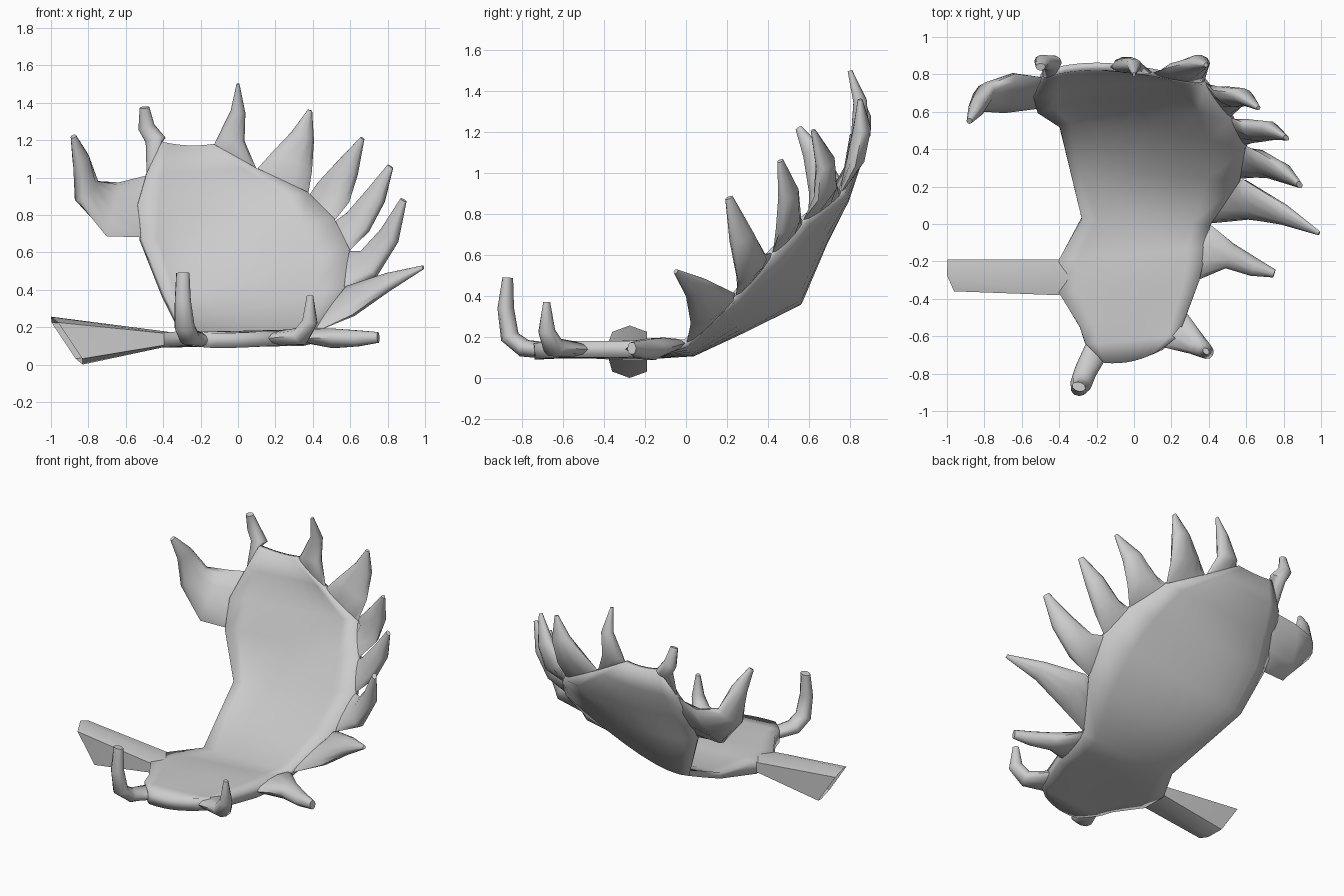
import bpy, math
from mathutils import Vector as V

if "Cube" in bpy.data.objects:
    bpy.data.objects.remove(bpy.data.objects["Cube"])


def make(name, verts, faces):
    me = bpy.data.meshes.new(name)
    me.from_pydata([tuple(v) for v in verts], [], faces)
    me.update()
    ob = bpy.data.objects.new(name, me)
    bpy.context.collection.objects.link(ob)
    bpy.context.view_layer.objects.active = ob
    for o in bpy.context.selected_objects:
        o.select_set(False)
    ob.select_set(True)
    bpy.ops.object.shade_smooth_by_angle(angle=math.radians(60))
    return ob


# Palm: rows of left edge, middle and right edge, from front to top
rows = [
    ((-.16, -.74, .13), (0, -.73, .13), (.15, -.67, .14)),
    ((-.26, -.64, .14), (0, -.62, .135), (.24, -.60, .14)),
    ((-.29, -.55, .14), (0, -.5, .135), (.29, -.46, .14)),
    ((-.40, -.37, .13), (0, -.34, .14), (.35, -.30, .14)),
    ((-.40, -.19, .13), (0, -.16, .14), (.39, -.12, .15)),
    ((-.28, .03, .13), (.05, .03, .13), (.41, .0, .17)),
    ((-.34, .28, .25), (-.02, .28, .265), (.57, .24, .40)),
    ((-.40, .53, .37), (-.05, .54, .42), (.60, .42, .61)),
    ((-.52, .61, .67), (-.10, .675, .68), (.52, .57, .77)),
    ((-.54, .69, .85), (-.08, .77, .86), (.38, .76, .91)),
    ((-.49, .79, 1.02), (-.17, .83, 1.03), (.10, .81, 1.05)),
    ((-.41, .82, 1.19), (-.27, .84, 1.17), (-.13, .84, 1.18)),
]


def palm_point(r, u):
    """Point on the palm; r is a fractional row, u runs left to right."""
    i = max(0, min(int(r), len(rows) - 2))
    def on_row(row):
        l, m, q = (V(p) for p in row)
        return l * (1 - u) * (1 - 2 * u) + m * 4 * u * (1 - u) + q * u * (2 * u - 1)
    return on_row(rows[i]).lerp(on_row(rows[i + 1]), r - i)


N = 8
W = N + 1
verts = [palm_point(i, k / N) for i in range(len(rows)) for k in range(W)]
faces = [(i * W + k, i * W + k + 1, (i + 1) * W + k + 1, (i + 1) * W + k)
         for i in range(len(rows) - 1) for k in range(N)]
palm = make("antler_palm", verts, faces)
group = palm.vertex_groups.new(name="thickness")
for i, v in enumerate(verts):
    group.add([i], 1.0 if v.y < -.05 else .5, 'REPLACE')
sol = palm.modifiers.new("thickness", 'SOLIDIFY')
sol.thickness = .08
sol.offset = 0
sol.vertex_group = "thickness"


def tine(name, row, u, across, stations, span=.5, thick=.019, sides=10):
    """Tapered tube growing out of the palm edge between row-span and row+span.
    Each outer station is (x, y, z, half width, half thickness)."""
    rings = []
    # Flat root inside the palm, then flush at its edge
    for du, f in ((.08, .8), (0, .97)):
        uu = u + du if u < .5 else u - du
        p0, p1 = palm_point(row - span, uu), palm_point(row + span, uu)
        c = (p0 + p1) / 2
        a = (p1 - p0) / 2
        if a.dot(V(across)) < 0:
            a = -a
        out = palm_point(row, u) - palm_point(row, .5 + (u - .5) * .6)
        n = out.cross(a).normalized()
        rings.append((c, a * f, n * thick * (.5 if du else 1)))
    pts = [rings[1][0]] + [V(s[:3]) for s in stations]
    for i, s in enumerate(stations, 1):
        t = (pts[min(i + 1, len(pts) - 1)] - pts[i - 1]).normalized()
        a = V(across)
        a = (a - t * a.dot(t)).normalized()
        rings.append((pts[i], a * s[3], t.cross(a) * s[4]))
    verts = [c + a * math.cos(2 * math.pi * k / sides) + b * math.sin(2 * math.pi * k / sides)
             for c, a, b in rings for k in range(sides)]
    n = len(rings)
    faces = [(i * sides + k, i * sides + (k + 1) % sides,
              (i + 1) * sides + (k + 1) % sides, (i + 1) * sides + k)
             for i in range(n - 1) for k in range(sides)]
    faces.append(tuple(range(sides))[::-1])
    faces.append(tuple((n - 1) * sides + k for k in range(sides)))
    return make(name, verts, faces)


# Large tines around the upper palm
tine("side_tine_1", 5.5, 1, (.1, .7, .6), [(.60, .13, .34, .13, .05),
     (.80, .05, .44, .065, .04), (.99, -.05, .52, .012, .01)])
tine("side_tine_2", 6.5, 1, (-.4, .6, .5), [(.70, .32, .54, .10, .05),
     (.81, .27, .69, .07, .045), (.885, .21, .88, .022, .015)])
tine("side_tine_3", 7.5, 1, (-.5, .4, .5), [(.64, .50, .76, .09, .05),
     (.735, .50, .90, .065, .045), (.815, .46, 1.06, .02, .012)])
tine("side_tine_4", 8.5, 1, (-.7, .3, .5), [(.51, .68, .92, .105, .05),
     (.585, .68, 1.05, .07, .045), (.665, .62, 1.21, .012, .012)])
tine("top_tine_1", 9.5, 1, (-1, 0, .3), [(.285, .83, 1.08, .12, .045),
     (.345, .86, 1.22, .065, .045), (.385, .85, 1.36, .012, .012)])
tine("top_tine_2", 10.5, 1, (-1, 0, .1), [(-.04, .85, 1.2, .075, .045),
     (0, .85, 1.35, .04, .035), (0, .80, 1.5, .008, .012)])
tine("top_tine_3", 10.5, 0, (1, 0, .1), [(-.44, .86, 1.2, .055, .045),
     (-.49, .87, 1.27, .045, .035), (-.50, .84, 1.375, .026, .02)])
tine("left_tine", 9, 0, (.3, .6, .8), [(-.67, .70, .83, .18, .05),
     (-.81, .68, .93, .10, .055), (-.84, .62, 1.10, .055, .045), (-.88, .55, 1.22, .018, .015)],
     span=.97)

# Small tines on the brow palm
tine("brow_tine_left", .5, 0, (1, -.3, 0), [(-.26, -.79, .145, .06, .045),
     (-.285, -.86, .20, .057, .045), (-.295, -.88, .34, .045, .04),
     (-.295, -.87, .49, .037, .025)], thick=.04)
tine("brow_tine_middle", 1, 1, (1, 1, 0), [(.335, -.645, .15, .06, .05),
     (.385, -.68, .23, .04, .045), (.385, -.68, .37, .015, .02)], span=.9, thick=.04)
tine("brow_tine_right", 4, 1, (0, 1, 0), [(.51, -.17, .14, .07, .055),
     (.64, -.23, .14, .05, .045), (.75, -.265, .145, .022, .03)], span=1, thick=.04)

# Beam: open flared six-sided tube with a slanted end
sides = 6
verts, faces = [], []
for i, (x, y, z, ry, rz) in enumerate([(-.30, -.28, .135, .09, .03), (-.41, -.285, .135, .11, .045),
                                       (-.915, -.275, .128, .098, .128)]):
    for k in range(sides):
        q = 2 * math.pi * k / sides + math.pi / 2
        s = math.copysign(abs(math.sin(q)) ** .4, math.sin(q))
        dx = -.085 * s - .02 * math.cos(q) if i == 2 else 0
        verts.append((x + dx, y + ry * math.cos(q), z + rz * s))
for i in range(2):
    for k in range(sides):
        j = (k + 1) % sides
        faces.append((i * sides + j, i * sides + k, (i + 1) * sides + k, (i + 1) * sides + j))
make("antler_beam", verts, faces)
